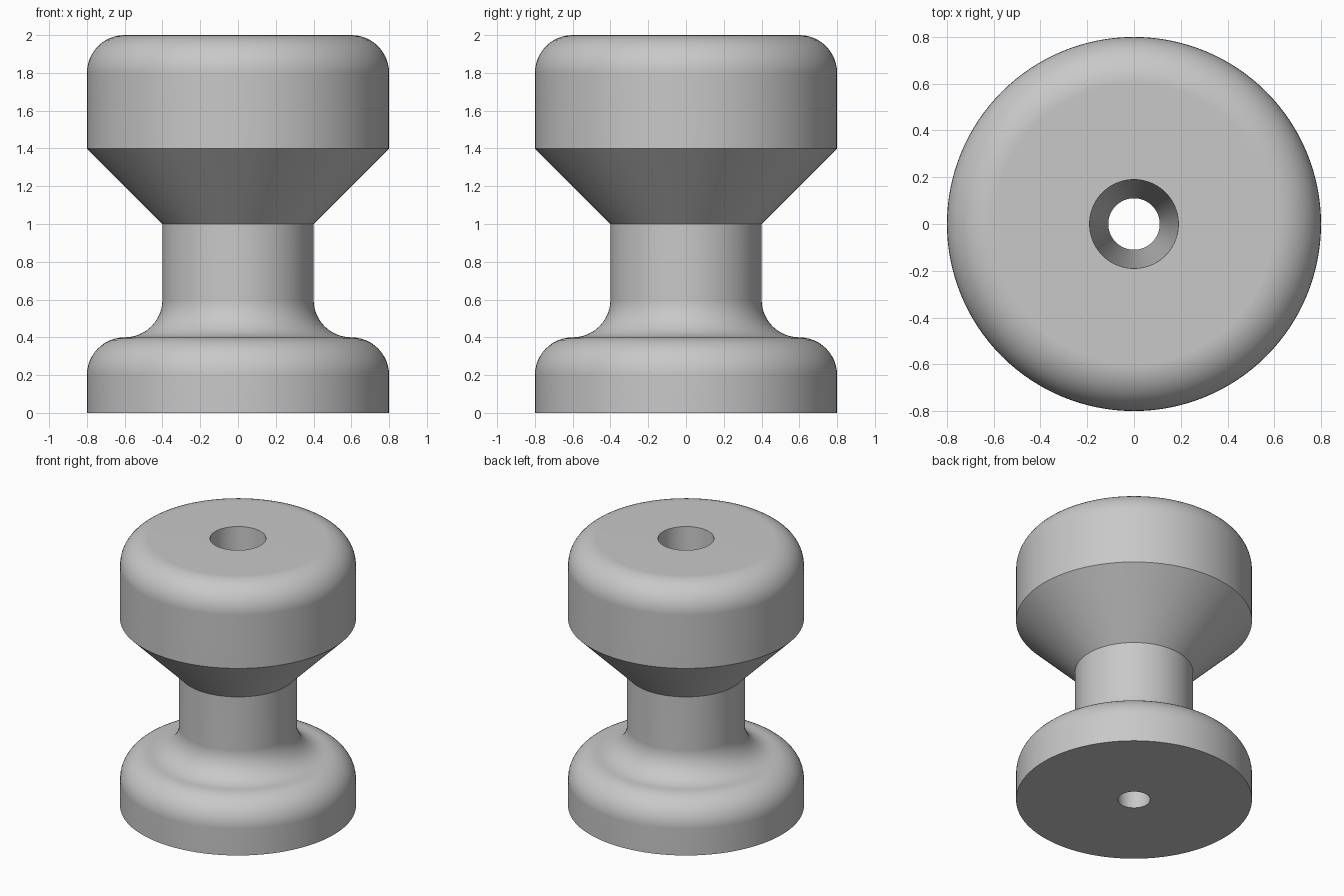
import bpy
import bmesh
from math import sin, cos, radians, tau

cube = bpy.data.objects.get("Cube")
if cube:
    bpy.data.objects.remove(cube, do_unlink=True)

SEGMENTS = 128
ARC_STEPS = 12


def arc(cx, cz, radius, start, end):
    """Points (r, z) along a quarter round, angles in degrees."""
    angles = [radians(start + (end - start) * i / ARC_STEPS) for i in range(ARC_STEPS + 1)]
    return [(cx + radius * cos(a), cz + radius * sin(a)) for a in angles]


def lathe(name, profile, material):
    """Revolve a closed (r, z) profile around the z axis."""
    bm = bmesh.new()
    verts = [bm.verts.new((r, 0, z)) for r, z in profile]
    edges = [bm.edges.new((verts[i - 1], verts[i])) for i in range(len(verts))]
    bmesh.ops.spin(bm, geom=verts + edges, cent=(0, 0, 0), axis=(0, 0, 1),
                   angle=tau, steps=SEGMENTS, use_merge=True)
    bmesh.ops.remove_doubles(bm, verts=bm.verts, dist=0.0001)
    bmesh.ops.recalc_face_normals(bm, faces=bm.faces)
    mesh = bpy.data.meshes.new(name)
    bm.to_mesh(mesh)
    bm.free()
    mesh.materials.append(material)
    obj = bpy.data.objects.new(name, mesh)
    bpy.context.collection.objects.link(obj)
    bpy.ops.object.select_all(action='DESELECT')
    obj.select_set(True)
    bpy.context.view_layer.objects.active = obj
    bpy.ops.object.shade_smooth_by_angle(angle=radians(30))
    # Keep the flat faces flat beside the rounded edges
    weighted = obj.modifiers.new("flat_face_normals", 'WEIGHTED_NORMAL')
    weighted.keep_sharp = True
    return obj


grey = bpy.data.materials.new("plain_grey")
grey.use_nodes = True
colour = (0.58, 0.58, 0.58, 1)
grey.diffuse_color = colour
grey.node_tree.nodes["Principled BSDF"].inputs["Base Color"].default_value = colour

# Tapered bore, rounded base, filleted neck, flared head
profile = [(0.11, 0), (0.8, 0)]
profile += arc(0.6, 0.2, 0.2, 0, 90)
profile += arc(0.6, 0.6, 0.2, 270, 180)[1:]
profile += [(0.4, 1.0), (0.8, 1.4)]
profile += arc(0.6, 1.8, 0.2, 0, 90)
profile += [(0.19, 2.0)]

lathe("knob", profile, grey)
